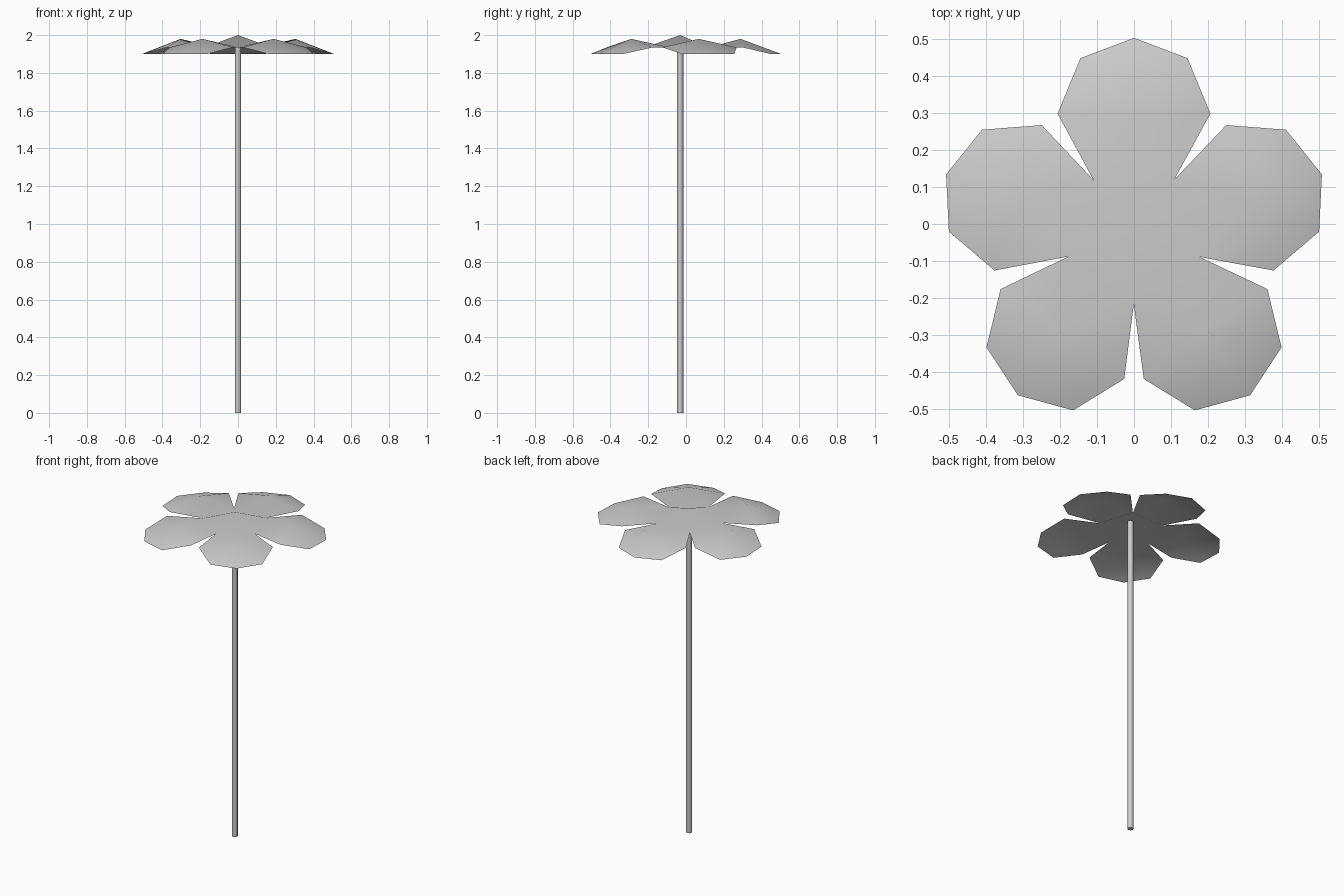
import bpy, bmesh
from math import radians
from mathutils import Matrix, Vector

cube = bpy.data.objects.get("Cube")
if cube:
    bpy.data.objects.remove(cube, do_unlink=True)

PETALS = 5
CENTRE_Y = -0.031

# Single plain grey
grey = bpy.data.materials.new("plain_grey")
grey.use_nodes = True
colour = (0.6, 0.6, 0.6, 1)
grey.diffuse_color = colour
grey.node_tree.nodes["Principled BSDF"].inputs["Base Color"].default_value = colour


def finish(bm, name):
    mesh = bpy.data.meshes.new(name)
    bm.to_mesh(mesh)
    bm.free()
    mesh.materials.append(grey)
    obj = bpy.data.objects.new(name, mesh)
    obj.location.y = CENTRE_Y
    bpy.context.collection.objects.link(obj)
    return obj


# Flower head: thin sheet with a domed centre and five folded petals
half = [(0.109, 0.151, 1.935), (0.207, 0.33, 1.935), (0.145, 0.48, 1.90)]
outline = half + [(0, 0.535, 1.90)] + [(-x, y, z) for x, y, z in reversed(half)]
bm = bmesh.new()
for k in range(PETALS):
    turn = Matrix.Rotation(radians(360 / PETALS * k), 3, 'Z')
    rim = [bm.verts.new(turn @ Vector(p)) for p in outline]
    crest = bm.verts.new(turn @ Vector((0, 0.32, 1.98)))
    apex = bm.verts.new((0, 0, 2.0))
    for i, v in enumerate(rim):
        bm.faces.new((crest, v, rim[(i + 1) % len(rim)]))
    bm.faces.new((apex, rim[0], rim[-1]))
bmesh.ops.remove_doubles(bm, verts=bm.verts, dist=0.003)
for f in bm.faces:
    f.normal_update()
    if f.normal.z < 0:
        f.normal_flip()
    f.smooth = True
finish(bm, "flower_head")

# Stem: slim eight-sided rod
bm = bmesh.new()
bmesh.ops.create_cone(bm, cap_ends=True, segments=8, radius1=0.017, radius2=0.017,
                      depth=1.985, matrix=Matrix.Translation((0, 0, 1.985 / 2)))
for f in bm.faces:
    f.smooth = len(f.verts) == 4
for e in bm.edges:
    e.smooth = all(f.smooth for f in e.link_faces)
finish(bm, "stem")
